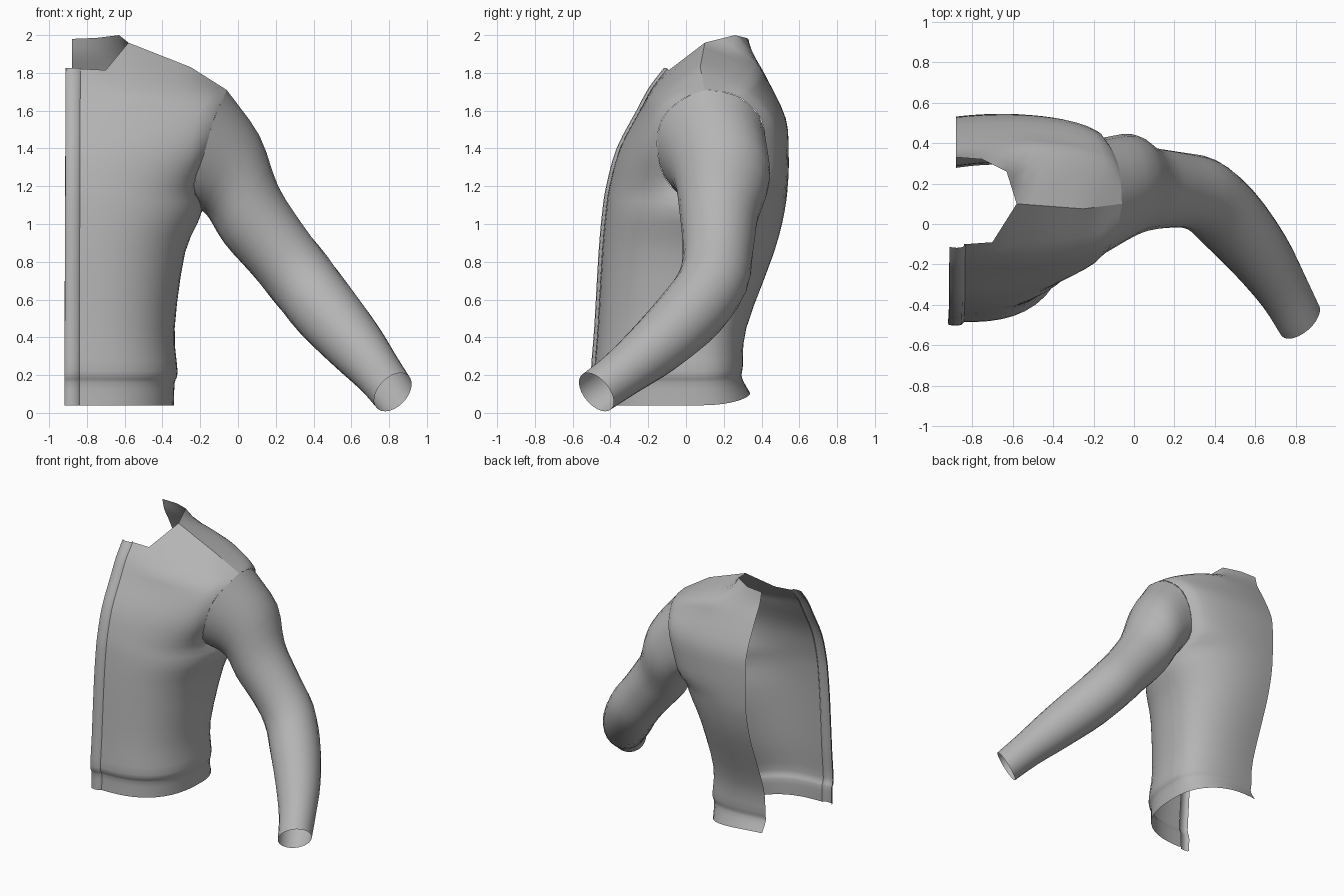
import bpy, math
from mathutils import Vector

if "Cube" in bpy.data.objects:
    bpy.data.objects.remove(bpy.data.objects["Cube"])

cloth = bpy.data.materials.new("grey_cloth")
cloth.diffuse_color = (0.46, 0.46, 0.46, 1)
cloth.use_nodes = True
cloth.node_tree.nodes["Principled BSDF"].inputs["Base Color"].default_value = cloth.diffuse_color


def spline(pts, steps):
    """Catmull-Rom through a list of vectors."""
    out = []
    for i in range(len(pts) - 1):
        b, c = pts[i], pts[i + 1]
        a = pts[i - 1] if i else b * 2 - c
        d = pts[i + 2] if i + 2 < len(pts) else c * 2 - b
        for k in range(steps):
            t = k / steps
            out.append(0.5 * (2 * b + (c - a) * t + (2 * a - 5 * b + 4 * c - d) * t * t
                              + (3 * b - a - 3 * c + d) * t ** 3))
    return out + [pts[-1]]


def resample(pts, n):
    """n + 1 points evenly spaced along a polyline."""
    run = [0]
    for a, b in zip(pts, pts[1:]):
        run.append(run[-1] + (b - a).length)
    out, k = [], 0
    for i in range(n + 1):
        s = run[-1] * i / n
        while k < len(pts) - 2 and run[k + 1] < s:
            k += 1
        out.append(pts[k].lerp(pts[k + 1], (s - run[k]) / (run[k + 1] - run[k])))
    return out


def loft(name, rows, closed=False, flip=False, steps=3):
    """Smooth sheet through rows of equal point count."""
    columns = [spline([r[j] for r in rows], steps) for j in range(len(rows[0]))]
    n, m = len(columns), len(columns[0])
    faces = []
    for j in range(n if closed else n - 1):
        k = (j + 1) % n
        for i in range(m - 1):
            f = (j * m + i, k * m + i, k * m + i + 1, j * m + i + 1)
            faces.append(f[::-1] if flip else f)
    me = bpy.data.meshes.new(name)
    me.from_pydata([p for c in columns for p in c], [], faces)
    me.materials.append(cloth)
    ob = bpy.data.objects.new(name, me)
    bpy.context.collection.objects.link(ob)
    for p in me.polygons:
        p.use_smooth = True
    return ob


N = 14


def row(x0, zc, yc, xe, ye, ze, p, dip=0):
    """Rounded horizontal section from the centre edge to the side edge."""
    pts = []
    for i in range(41):
        a = math.pi / 2 * i / 40
        u, v = math.sin(a) ** (2 / p), max(math.cos(a), 0) ** (2 / p)
        pts.append(Vector((x0 + (xe - x0) * u,
                           ye + (yc - ye) * v - dip * (1 - u) ** 2,
                           zc + (ze - zc) * u * u)))
    return resample(pts, N)


def edge_row(keys):
    """Top edge with corners pinned to given columns."""
    out = []
    for (i, a), (k, b) in zip(keys, keys[1:]):
        out += [Vector(a).lerp(Vector(b), t / (k - i)) for t in range(k - i)]
    return out + [Vector(keys[-1][1])]


# Front panel: centre z, centre y, side x, y, z, roundness
front = [
    (0.04, -0.470, -0.34, 0.05, 0.04, 2.6),
    (0.16, -0.468, -0.335, 0.05, 0.16, 2.6),
    (0.22, -0.485, -0.32, 0.05, 0.22, 2.6),
    (0.45, -0.468, -0.335, 0.06, 0.45, 2.5),
    (0.85, -0.445, -0.28, 0.10, 0.85, 2.4),
    (1.07, -0.425, -0.19, 0.12, 1.07, 2.3),
    (1.20, -0.405, -0.235, -0.08, 1.20, 2.0),
    (1.40, -0.350, -0.18, -0.15, 1.37, 1.8),
    (1.60, -0.245, -0.13, -0.13, 1.55, 1.8),
    (1.72, -0.180, -0.08, -0.02, 1.66, 1.9),
]
front_top = edge_row([(0, (-0.84, -0.10, 1.822)), (2, (-0.70, -0.09, 1.815)),
                      (5, (-0.58, 0.10, 1.96)), (10, (-0.25, 0.075, 1.83)),
                      (N, (-0.06, 0.10, 1.71))])
loft("front_panel", [row(-0.84, *r) for r in front] + [front_top])

# Button placket: raised strip along the front opening
strip = [(r[0], r[1]) for r in front] + [(1.825, -0.10)]
loft("placket", [[Vector((x - 0.008 * (1 - z / 2), y + dy, z)) for x, dy in
                  ((-0.912, 0.0), (-0.91, -0.014), (-0.875, -0.018), (-0.846, -0.014), (-0.832, 0.002))]
                 for z, y in strip])

# Back panel and yoke
back = [
    (0.11, 0.365, -0.34, 0.05, 0.04, 2.6),
    (0.19, 0.320, -0.335, 0.05, 0.16, 2.6),
    (0.25, 0.325, -0.32, 0.05, 0.22, 2.6),
    (0.45, 0.345, -0.335, 0.06, 0.45, 2.5),
    (0.85, 0.495, -0.28, 0.10, 0.85, 2.4),
    (1.07, 0.553, -0.19, 0.12, 1.07, 2.3),
    (1.22, 0.568, -0.22, 0.36, 1.20, 2.1),
    (1.38, 0.570, -0.19, 0.42, 1.37, 2.0),
    (1.56, 0.555, -0.13, 0.40, 1.55, 2.0),
    (1.77, 0.460, -0.08, 0.30, 1.66, 2.0),
    (1.89, 0.395, -0.065, 0.20, 1.70, 2.0),
]
back_top = edge_row([(0, (-0.88, 0.33, 1.98)), (2, (-0.75, 0.32, 1.985)),
                     (4, (-0.63, 0.26, 2.0)), (6, (-0.58, 0.10, 1.96)),
                     (11, (-0.25, 0.075, 1.83)), (N, (-0.06, 0.10, 1.71))])
loft("back_panel", [row(-0.88, *r, dip=0.04) for r in back] + [back_top], flip=True)

# Sleeve: starts on the armhole edge, then round rings down to the cuff
H = 12
shoulder = Vector((-0.06, 0.10, 1.71))
rise = [Vector(r[2:5]) for r in front[5:]] + [shoulder]
fall = [shoulder] + [Vector(r[2:5]) for r in reversed(back[5:])]
rings = [resample(spline(rise, 4), H)[:-1] + resample(spline(fall, 4), H)[:-1]]
sleeve = [  # centre, direction, radius
    ((-0.02, 0.19, 1.25), (0.84, -0.02, -0.52), 0.255),
    ((0.07, 0.175, 1.05), (0.73, -0.03, -0.68), 0.208),
    ((0.20, 0.17, 0.875), (0.68, -0.04, -0.72), 0.188),
    ((0.335, 0.145, 0.705), (0.62, -0.25, -0.72), 0.185),
    ((0.46, 0.04, 0.545), (0.55, -0.55, -0.63), 0.180),
    ((0.62, -0.15, 0.36), (0.51, -0.66, -0.55), 0.158),
    ((0.74, -0.33, 0.215), (0.50, -0.66, -0.55), 0.130),
    ((0.82, -0.475, 0.11), (0.55, -0.63, -0.52), 0.120),
]
for c, d, r in sleeve:
    d = Vector(d).normalized()
    up = Vector((0, 0, 1))
    up = (up - d * up.dot(d)).normalized()
    side = d.cross(up)
    rings.append([Vector(c) + r * (math.sin(a) * side - math.cos(a) * up)
                  for a in (math.pi * i / H for i in range(2 * H))])
loft("sleeve", rings, closed=True, flip=True)
